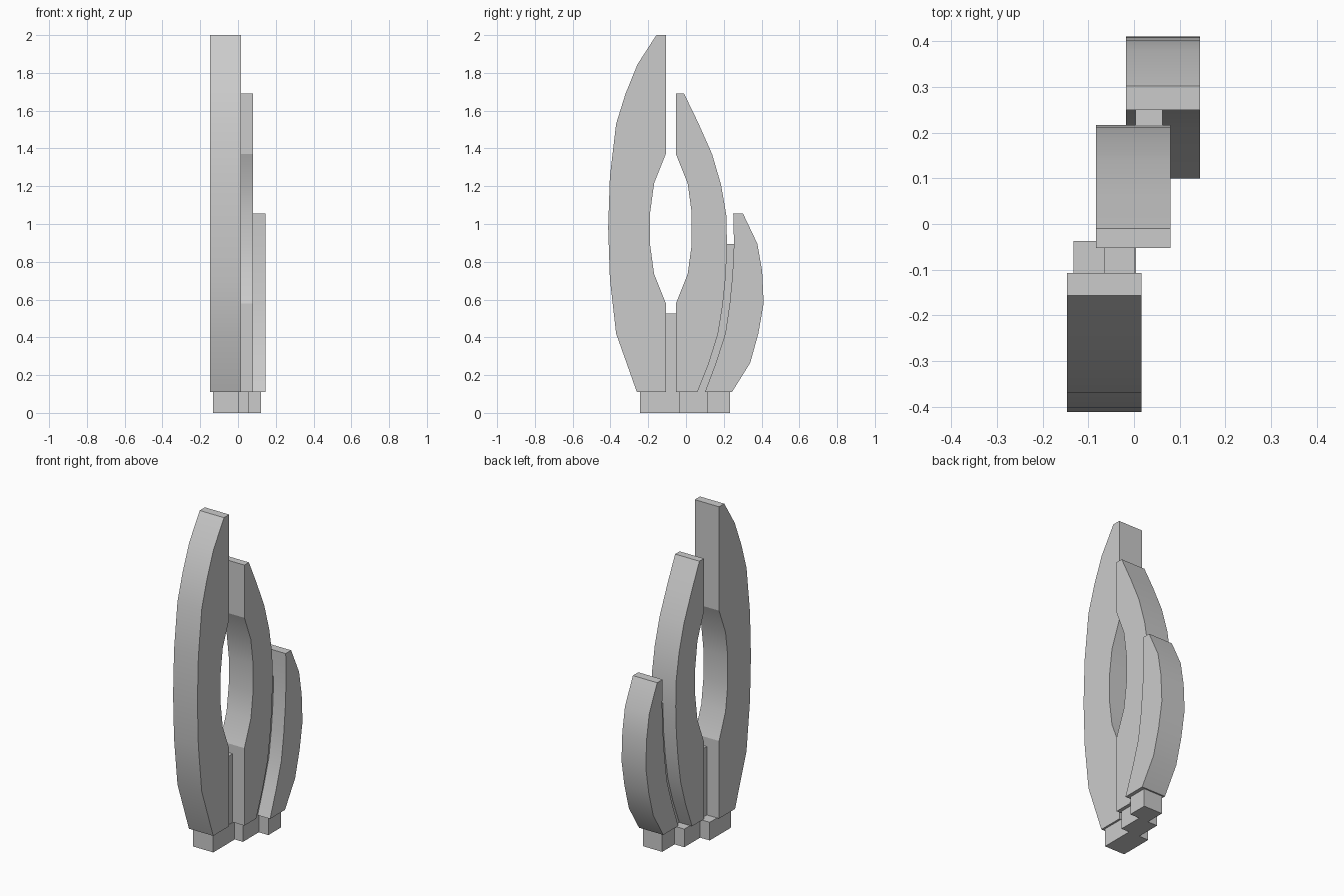
import bpy, bmesh, math

if "Cube" in bpy.data.objects:
    bpy.data.objects.remove(bpy.data.objects["Cube"])


def slab(name, profile, x0, x1, smooth=True):
    """Extrude a closed (y, z) outline from x0 to x1."""
    bm = bmesh.new()
    face = bm.faces.new([bm.verts.new((x0, y, z)) for y, z in profile])
    new = bmesh.ops.extrude_face_region(bm, geom=[face])["geom"]
    bmesh.ops.translate(bm, vec=(x1 - x0, 0, 0),
                        verts=[v for v in new if isinstance(v, bmesh.types.BMVert)])
    bmesh.ops.recalc_face_normals(bm, faces=bm.faces)
    mesh = bpy.data.meshes.new(name)
    bm.to_mesh(mesh)
    bm.free()
    ob = bpy.data.objects.new(name, mesh)
    bpy.context.collection.objects.link(ob)
    if smooth:
        bpy.ops.object.select_all(action='DESELECT')
        ob.select_set(True)
        bpy.context.view_layer.objects.active = ob
        bpy.ops.object.shade_smooth_by_angle(angle=math.radians(20))
    return ob


def rect(y0, y1, z0, z1):
    return [(y0, z0), (y1, z0), (y1, z1), (y0, z1)]


FOOT = 0.11

# Half of the oval opening: (inset from the inner edge, height)
opening = [(0, 0.58), (0.062, 0.735), (0.083, 0.89),
           (0.083, 1.06), (0.062, 1.215), (0, 1.37)]

# Tall front blade
tall_outer = [(-0.107, 2.0), (-0.157, 2.0), (-0.257, 1.845), (-0.32, 1.69),
              (-0.37, 1.53), (-0.403, 1.25), (-0.412, 0.98), (-0.403, 0.71),
              (-0.37, 0.42), (-0.26, FOOT), (-0.107, FOOT)]
slab("tall_blade", tall_outer + [(-0.107 - d, z) for d, z in opening], -0.147, 0.016)

# Middle blade; its rear edge is shared with the rear web
middle_edge = [(0.06, FOOT), (0.122, 0.265), (0.17, 0.42), (0.195, 0.575),
               (0.211, 0.73), (0.217, 0.895)]
middle_top = [(0.213, 1.05), (0.185, 1.21), (0.138, 1.37), (0.065, 1.535),
              (-0.01, 1.69), (-0.053, 1.69)]
slab("middle_blade", middle_edge + middle_top
     + [(-0.053 + d, z) for d, z in reversed(opening)] + [(-0.053, FOOT)],
     -0.083, 0.08)

# Short rear blade; its inner edge is shared with the rear web
short_inner = [(0.10, FOOT), (0.158, 0.265), (0.208, 0.42), (0.231, 0.575),
               (0.246, 0.73), (0.254, 0.895)]
short_outer = [(0.25, 1.055), (0.302, 1.055), (0.378, 0.895), (0.403, 0.75),
               (0.411, 0.58), (0.383, 0.42), (0.34, 0.265), (0.243, FOOT)]
slab("short_blade", short_inner + short_outer, -0.018, 0.145)

# Webs joining the blades
slab("front_web", rect(-0.107, -0.053, FOOT, 0.525), -0.065, 0.001, False)
slab("rear_web", middle_edge + short_inner[::-1], 0.003, 0.062)

# Stepped foot blocks
for name, y0, y1, x0, x1 in (("front_foot", -0.243, -0.037, -0.133, 0.004),
                             ("middle_foot", -0.037, 0.115, -0.069, 0.059),
                             ("rear_foot", 0.115, 0.234, -0.004, 0.123)):
    slab(name, rect(y0, y1, 0, FOOT), x0, x1, False)
